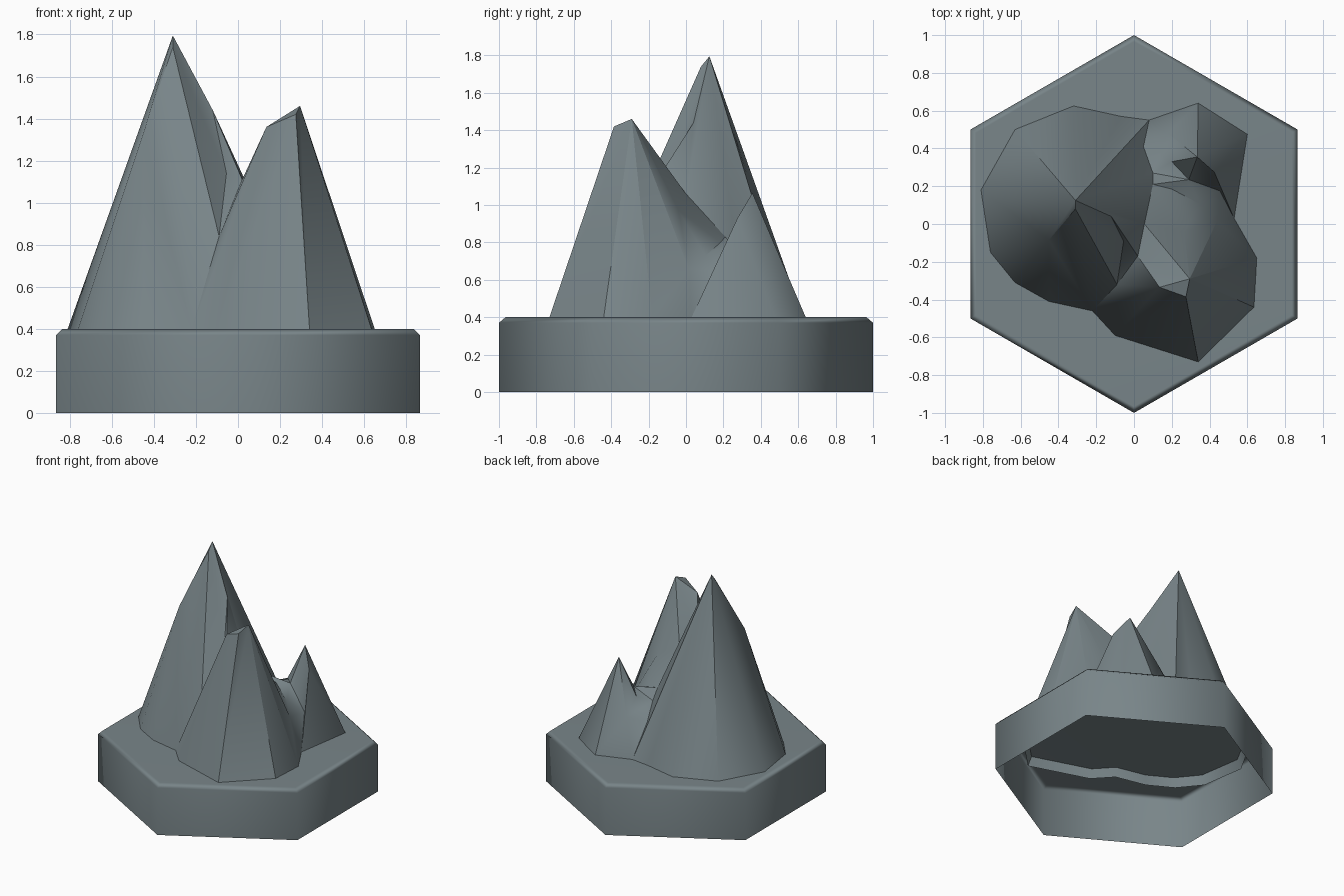
import bpy, bmesh
from math import radians, sin, cos, pi
from mathutils import Vector

if "Cube" in bpy.data.objects:
    bpy.data.objects.remove(bpy.data.objects["Cube"])

TOP = 0.4      # plinth height
RIM = 0.03     # chamfer size
SINK = 0.33    # how low the peaks reach inside the hollow plinth

stone = bpy.data.materials.new("slate_grey")
stone.use_nodes = True
stone.diffuse_color = (0.19, 0.235, 0.25, 1)
stone.node_tree.nodes["Principled BSDF"].inputs["Base Color"].default_value = stone.diffuse_color


def finish(bm, name, angle):
    mesh = bpy.data.meshes.new(name)
    bm.to_mesh(mesh)
    bm.free()
    obj = bpy.data.objects.new(name, mesh)
    bpy.context.collection.objects.link(obj)
    mesh.materials.append(stone)
    bpy.ops.object.select_all(action="DESELECT")
    obj.select_set(True)
    bpy.context.view_layer.objects.active = obj
    bpy.ops.object.shade_smooth_by_angle(angle=radians(angle))
    return obj


def foot(*pairs):
    return [(x, y, TOP) for x, y in pairs]


# Foot lines of the three peaks, where they meet the plinth
tall_foot = foot((-.45, -.41), (-.63, -.31), (-.76, -.15), (-.81, .18),
                 (-.63, .5), (-.32, .625), (-.07, .57), (.08, .55))
small_foot = foot((.34, .64), (.6, .475), (.53, .03))
front_foot = foot((.65, -.18), (.635, -.44), (.34, -.73), (-.1, -.59), (-.22, -.46))
back_foot, side_foot, notch_foot = small_foot
corner = front_foot[-1]

# Valley between the tall peak and the others, from back to front
valley = [(.05, .41, .65), (.1, .27, .75), (.1, .21, .83), (.055, 0, 1.06),
          (.02, -.17, 1.11), (-.09, -.32, .84)]
v1, v2, v3, v4, v5, v6 = valley

# Summits and shoulders
tall, tall_step, tall_flank = (-.31, .125, 1.795), (-.31, .08, 1.74), (-.45, -.085, 1.33)
spur, spur_low = (-.12, .04, 1.44), (-.055, -.09, 1.14)
front, front_step, front_low = (.295, -.29, 1.46), (.275, -.385, 1.42), (.135, -.335, 1.36)
small = (.335, .355, 1.065)

# Broken ground between the front and small peaks
saddle, ledge = (.265, -.04, .97), (.44, .015, .66)
pit, hollow = (.35, .105, .73), (.2, .185, .8)
rib, rib_low = (.425, .275, .93), (.455, .175, .64)
dip, cleft, gully = (.29, .235, .8), (.2, .33, .78), (.18, .48, .68)

fans = [
    # tall peak
    (tall, tall_foot[3:] + [v1, v2, v3, v4, spur]),
    (tall, [spur, spur_low, tall_step]),
    (tall_flank, [tall, tall_step, corner] + tall_foot[:4] + [tall]),
    (tall_step, [spur_low, v6, corner]),
    (spur, [v4, v5, spur_low]),
    (spur_low, [v5, v6]),
    # front peak
    (front_low, [v5, v6, corner, front_foot[3], front_step, front, v5]),
    (front_step, [front_foot[3], front_foot[2], front]),
    (front, [front_foot[2], front_foot[1], front_foot[0], ledge, saddle, v4, v5]),
    # saddle and gullies
    (saddle, [v4, v3, hollow, pit, ledge]),
    (ledge, [pit, rib_low, notch_foot, front_foot[0]]),
    (dip, [cleft, v2, v3, hollow, pit, rib_low]),
    (gully, [back_foot, tall_foot[-1], v1, v2, cleft]),
    # small peak
    (small, [rib, side_foot, back_foot, gully, cleft, dip, rib_low, rib]),
    (rib, [rib_low, notch_foot, side_foot]),
]
crests = [(front, front_foot[0]), (front, ledge), (front, saddle), (tall, tall_foot[4])]

bm = bmesh.new()
for centre, ring in fans:
    for a, b in zip(ring, ring[1:]):
        bm.faces.new([bm.verts.new(p) for p in (centre, a, b)])
bmesh.ops.remove_doubles(bm, verts=bm.verts[:], dist=0.0005)
bm.normal_update()
for f in bm.faces:
    if f.normal.z < 0:
        f.normal_flip()

# Keep the main crests crisp
for a, b in crests:
    for e in bm.edges:
        p, q = (v.co for v in e.verts)
        if min((p - Vector(a)).length + (q - Vector(b)).length,
               (q - Vector(a)).length + (p - Vector(b)).length) < 0.001:
            e.smooth = False

# Skirt carrying the slopes down through the plinth top
border = [e for e in bm.edges if e.is_boundary]
skirt = bmesh.ops.extrude_edge_only(bm, edges=border)["geom"]
for v in skirt:
    if isinstance(v, bmesh.types.BMVert):
        v.co = (v.co.x * 1.035, v.co.y * 1.035, SINK)
bmesh.ops.recalc_face_normals(bm, faces=bm.faces[:])
bm.normal_update()
if sum(f.normal.z for f in bm.faces) < 0:
    bmesh.ops.reverse_faces(bm, faces=bm.faces[:])
finish(bm, "mountain_peaks", 37)

# Hollow hexagonal plinth: wall, chamfer and top, open below
bm = bmesh.new()


def hexagon(r, z):
    return [bm.verts.new((r * cos(a), r * sin(a), z))
            for a in (pi / 6 + i * pi / 3 for i in range(6))]


def bridge(a, b):
    for i in range(len(a)):
        j = (i + 1) % len(a)
        bm.faces.new((a[i], a[j], b[j], b[i]))


low = hexagon(1, 0)
shoulder = hexagon(1, TOP - RIM)
rim = hexagon(1 - RIM / cos(pi / 6), TOP)
bridge(low, shoulder)
bridge(shoulder, rim)
bm.faces.new(rim)
plinth = finish(bm, "plinth", 65)
plinth.modifiers.new("weighted_normals", "WEIGHTED_NORMAL").keep_sharp = True
